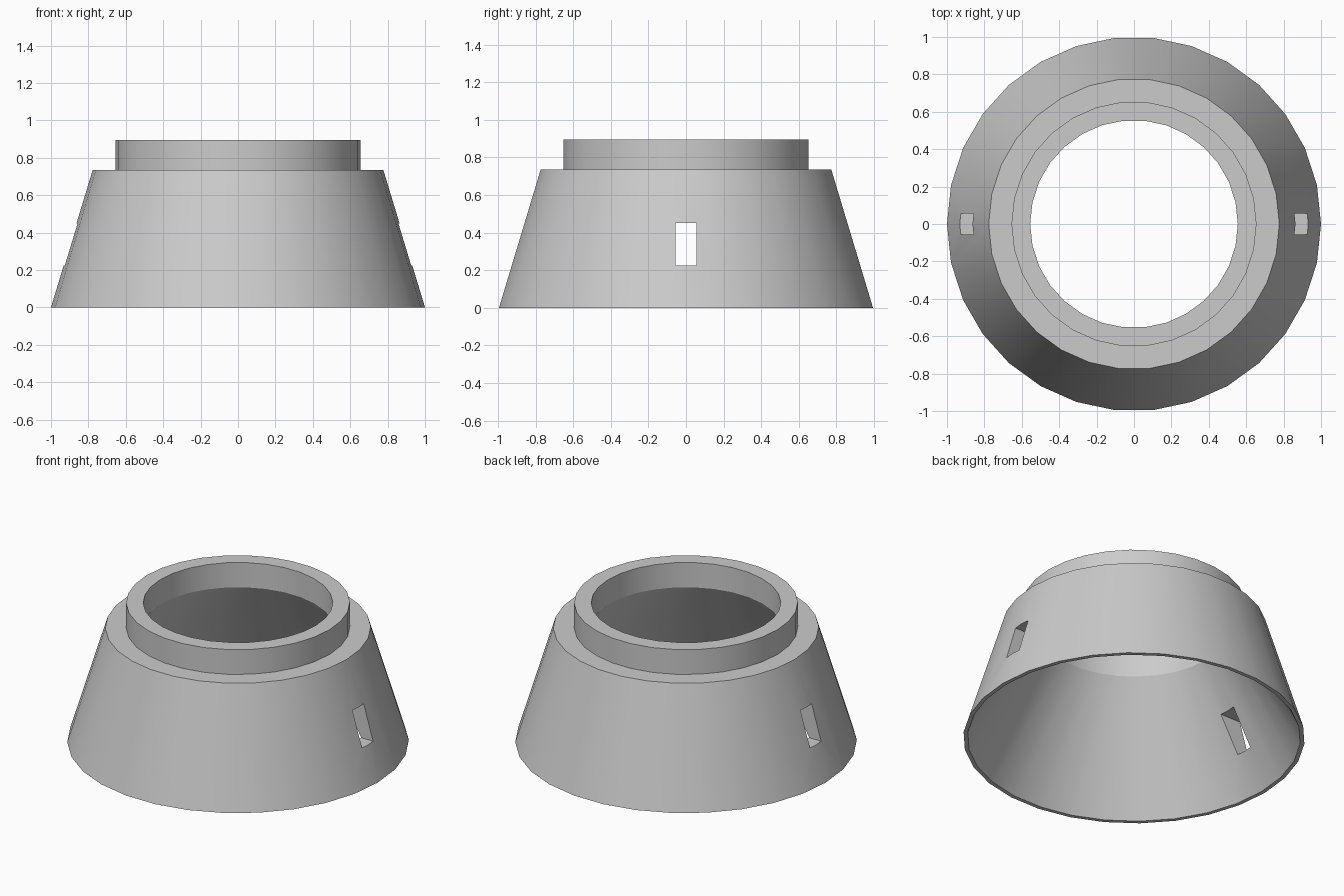
import bpy
import bmesh
import math

SIDES = 30

default = bpy.data.objects.get("Cube")
if default:
    bpy.data.objects.remove(default, do_unlink=True)

# Single grey material
grey = bpy.data.materials.new("plain_grey")
grey.use_nodes = True
colour = (0.6, 0.6, 0.6, 1)
grey.diffuse_color = colour
grey.node_tree.nodes["Principled BSDF"].inputs["Base Color"].default_value = colour


def add_object(name, bm):
    bmesh.ops.recalc_face_normals(bm, faces=bm.faces)
    mesh = bpy.data.meshes.new(name)
    bm.to_mesh(mesh)
    bm.free()
    mesh.materials.append(grey)
    obj = bpy.data.objects.new(name, mesh)
    bpy.context.collection.objects.link(obj)
    return obj


def lathe(name, profile):
    """Revolve a closed (radius, z) profile around the z axis."""
    bm = bmesh.new()
    rings = []
    for i in range(SIDES):
        a = math.tau * i / SIDES
        rings.append([bm.verts.new((r * math.cos(a), r * math.sin(a), z))
                      for r, z in profile])
    count = len(profile)
    for i in range(SIDES):
        here, following = rings[i], rings[(i + 1) % SIDES]
        for j in range(count):
            k = (j + 1) % count
            bm.faces.new((here[j], following[j], following[k], here[k]))
    return add_object(name, bm)


# Hollow tapered shell with a raised collar
shell = lathe("tapered_collar", [
    (1.0, 0.0), (0.777, 0.735), (0.655, 0.735), (0.655, 0.895),
    (0.555, 0.895), (0.555, 0.735), (0.975, 0.0)])

# One long box cuts the slots through both side walls
bm = bmesh.new()
bmesh.ops.create_cube(bm, size=1)
bmesh.ops.scale(bm, vec=(2.4, 0.114, 0.225), verts=bm.verts)
bmesh.ops.translate(bm, vec=(0, 0, 0.3375), verts=bm.verts)
cutter = add_object("slot_cutter", bm)
cutter.hide_render = True

cut = shell.modifiers.new("side_slots", "BOOLEAN")
cut.operation = "DIFFERENCE"
cut.solver = "EXACT"
cut.object = cutter

bpy.ops.object.select_all(action="DESELECT")
shell.select_set(True)
bpy.context.view_layer.objects.active = shell
bpy.ops.object.modifier_apply(modifier=cut.name)
bpy.data.objects.remove(cutter, do_unlink=True)

# Smooth round walls, crisp rims and slot edges
bpy.ops.object.shade_smooth_by_angle(angle=math.radians(25))
